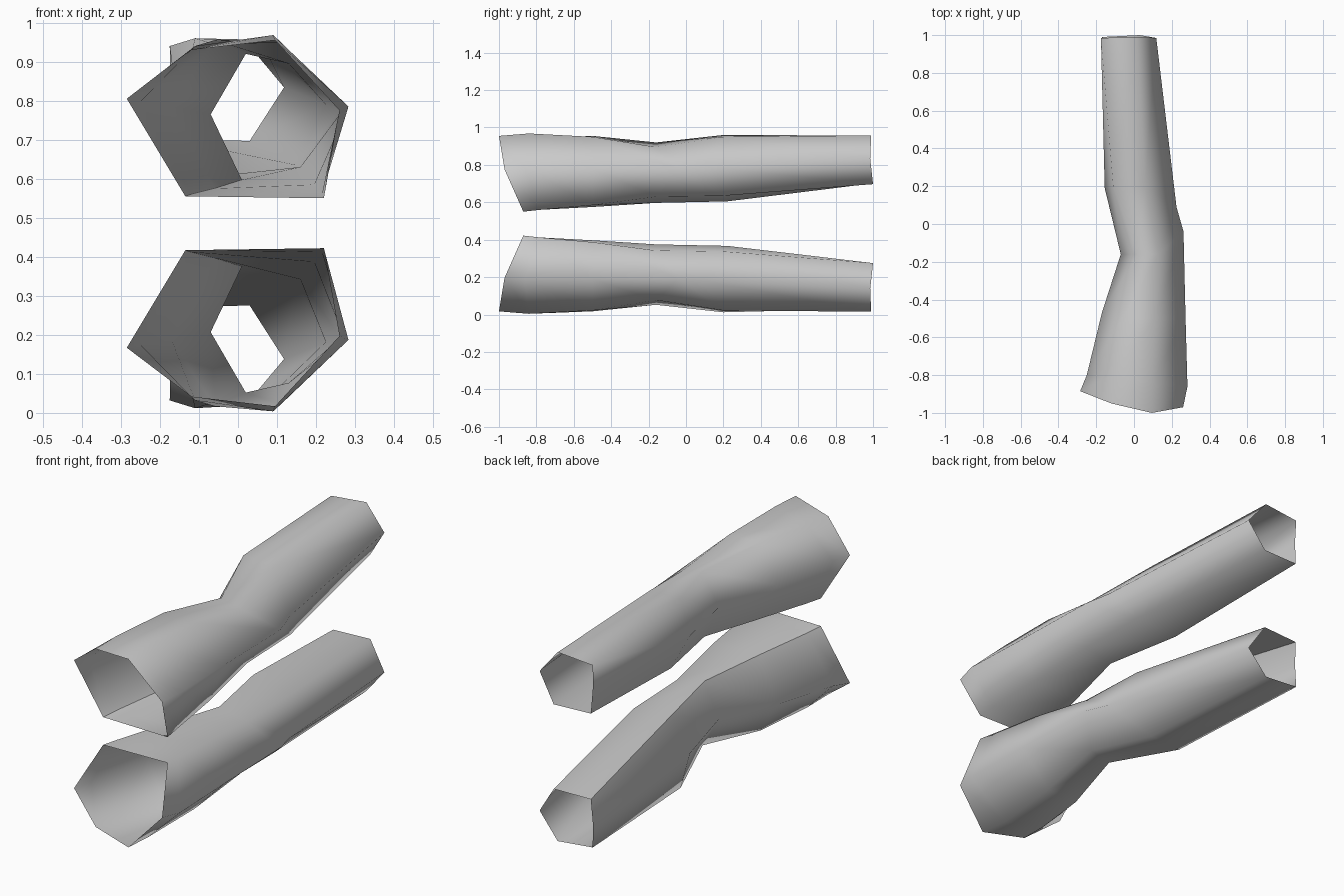
import bpy
import bmesh
from mathutils import Vector

# Remove the default cube only
default_cube = bpy.data.objects.get("Cube")
if default_cube:
    bpy.data.objects.remove(default_cube, do_unlink=True)

# Plain grey cloth
cloth = bpy.data.materials.new("grey_cloth")
cloth.use_nodes = True
grey = (0.6, 0.6, 0.6, 1)
cloth.diffuse_color = grey
cloth.node_tree.nodes["Principled BSDF"].inputs["Base Color"].default_value = grey

# Lengthwise rails from cuff to shoulder, in hundredths of a unit
outer_rail = [(-28.5, -88.5, 80.5), (-25, -80, 79.7), (-17, -47, 78.5),
              (-7, -16, 76.5), (-15.5, 19, 78), (-17.2, 98, 82)]
upper_outer_rail = [(-12, -95, 93), (-11, -80, 94), (-6, -50, 95.5),
                    (2, -16, 92), (-11, 20, 96), (-17.5, 98.5, 94)]
upper_inner_rail = [(9.5, -100, 95.5), (9, -84, 96.8), (11, -50, 95),
                    (13, -16, 89.5), (6, 20, 95), (1.5, 99, 95.7)]
inner_rail = [(26, -97, 77.5), (28.3, -86, 78.5), (27.3, -50, 78.2),
              (26.2, -4, 78), (22.5, 9, 79), (11.8, 98.5, 83.4)]
lower_inner_rail = [(22, -87, 55), (21.5, -78, 56), (19.5, -50, 58.5),
                    (16, -16, 63), (15, 20, 63.5), (3, 100, 69.7)]
lower_outer_rail = [(-13.5, -87, 55.5), (-12, -78, 56), (-6, -50, 57.5),
                    (1, -16, 59.7), (-7, 22, 60.5), (-16.8, 99, 70)]
rails = [outer_rail, upper_outer_rail, upper_inner_rail,
         inner_rail, lower_inner_rail, lower_outer_rail]
mirror_height = 0.972


def build_sleeve(name, mirrored):
    """Skin an open tube across the rails, optionally flipped in height."""
    bm = bmesh.new()
    columns = []
    for rail in rails:
        column = []
        for point in rail:
            position = Vector(point) / 100
            if mirrored:
                position.z = mirror_height - position.z
            column.append(bm.verts.new(position))
        columns.append(column)

    # Strips of quads between neighbouring rails
    for index, column in enumerate(columns):
        neighbour = columns[(index + 1) % len(columns)]
        for step in range(len(column) - 1):
            corners = [column[step], column[step + 1],
                       neighbour[step + 1], neighbour[step]]
            if mirrored:
                corners.reverse()
            face = bm.faces.new(corners)
            face.smooth = True

    # Hard seam running along the lower outer rail
    seam = columns[-1]
    for start, end in zip(seam, seam[1:]):
        bm.edges.get((start, end)).smooth = False

    mesh = bpy.data.meshes.new(name)
    bm.to_mesh(mesh)
    bm.free()
    mesh.materials.append(cloth)
    sleeve = bpy.data.objects.new(name, mesh)
    bpy.context.collection.objects.link(sleeve)
    return sleeve


# The pair of sleeves
build_sleeve("upper_sleeve", False)
build_sleeve("lower_sleeve", True)
